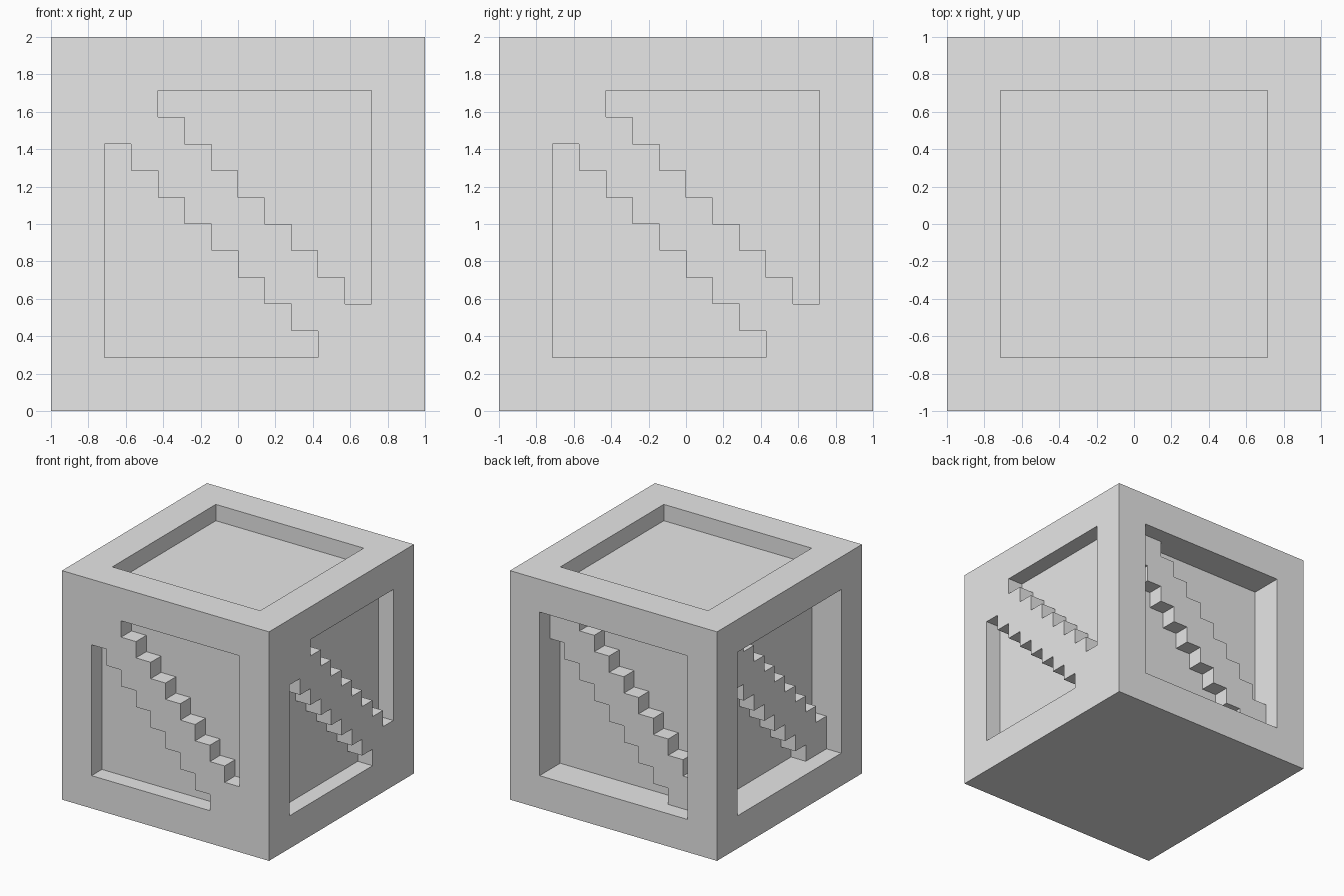
import bpy, bmesh

if "Cube" in bpy.data.objects:
    bpy.data.objects.remove(bpy.data.objects["Cube"])

U = 1 / 7          # the cube is a 14 x 14 x 14 grid of this unit
MAT = bpy.data.materials.new("light grey")
MAT.diffuse_color = (0.8, 0.8, 0.8, 1)
MAT.use_nodes = True
MAT.node_tree.nodes["Principled BSDF"].inputs["Base Color"].default_value = MAT.diffuse_color


def prism(name, pts, d0, d1, turns=0):
    """Extrude a grid profile on the front face from depth d0 to d1, then quarter-turn it about z."""
    bm = bmesh.new()

    def place(u, v, d):
        x, y = u * U - 1, d * U - 1
        for _ in range(turns):
            x, y = -y, x
        return bm.verts.new((x, y, v * U))

    a = [place(u, v, d0) for u, v in pts]
    b = [place(u, v, d1) for u, v in pts]
    bm.faces.new(a)
    bm.faces.new(b[::-1])
    for i in range(len(a)):
        j = (i + 1) % len(a)
        bm.faces.new((a[j], a[i], b[i], b[j]))
    bmesh.ops.recalc_face_normals(bm, faces=bm.faces[:])
    me = bpy.data.meshes.new(name)
    bm.to_mesh(me)
    bm.free()
    me.materials.append(MAT)
    ob = bpy.data.objects.new(name, me)
    bpy.context.collection.objects.link(ob)
    return ob


def cut(target, cutter):
    """Subtract the cutter and remove it."""
    cutter.hide_render = True
    mod = target.modifiers.new("cut", 'BOOLEAN')
    mod.operation = 'DIFFERENCE'
    mod.solver = 'EXACT'
    mod.object = cutter
    bpy.context.view_layer.objects.active = target
    bpy.ops.object.modifier_apply(modifier=mod.name)
    bpy.data.objects.remove(cutter)


def half_turn(pts):
    return [(14 - u, 14 - v) for u, v in pts]


def rect(u0, v0, u1, v1):
    return [(u0, v0), (u1, v0), (u1, v1), (u0, v1)]


# Stepped profiles
stairs = [(2, 10)]
for i in range(8):
    stairs += [(3 + i, 10 - i), (3 + i, 9 - i)]
lower = stairs + [(2, 2)]
upper = half_turn(lower)
brace = stairs + [(12, 2)] + half_turn(stairs) + [(2, 12)]

# Crate body
body = prism("crate_body", rect(0, 0, 14, 14), 0, 14)

# Top recess
cut(body, prism("top_cutter", rect(2, 13, 12, 15), 2, 12))

# Front and right: shallow recesses leaving a flush stepped brace
for turns in (0, 1):
    for shape in (lower, upper):
        cut(body, prism("stair_cutter", shape, -1, 1, turns))

# Back and left: deep square windows with a set-back stepped brace
for turns, side in ((2, "back"), (3, "left")):
    cut(body, prism("window_cutter", rect(2, 2, 12, 12), -1, 1.99, turns))
    prism(side + "_brace", brace, 1, 2, turns)
